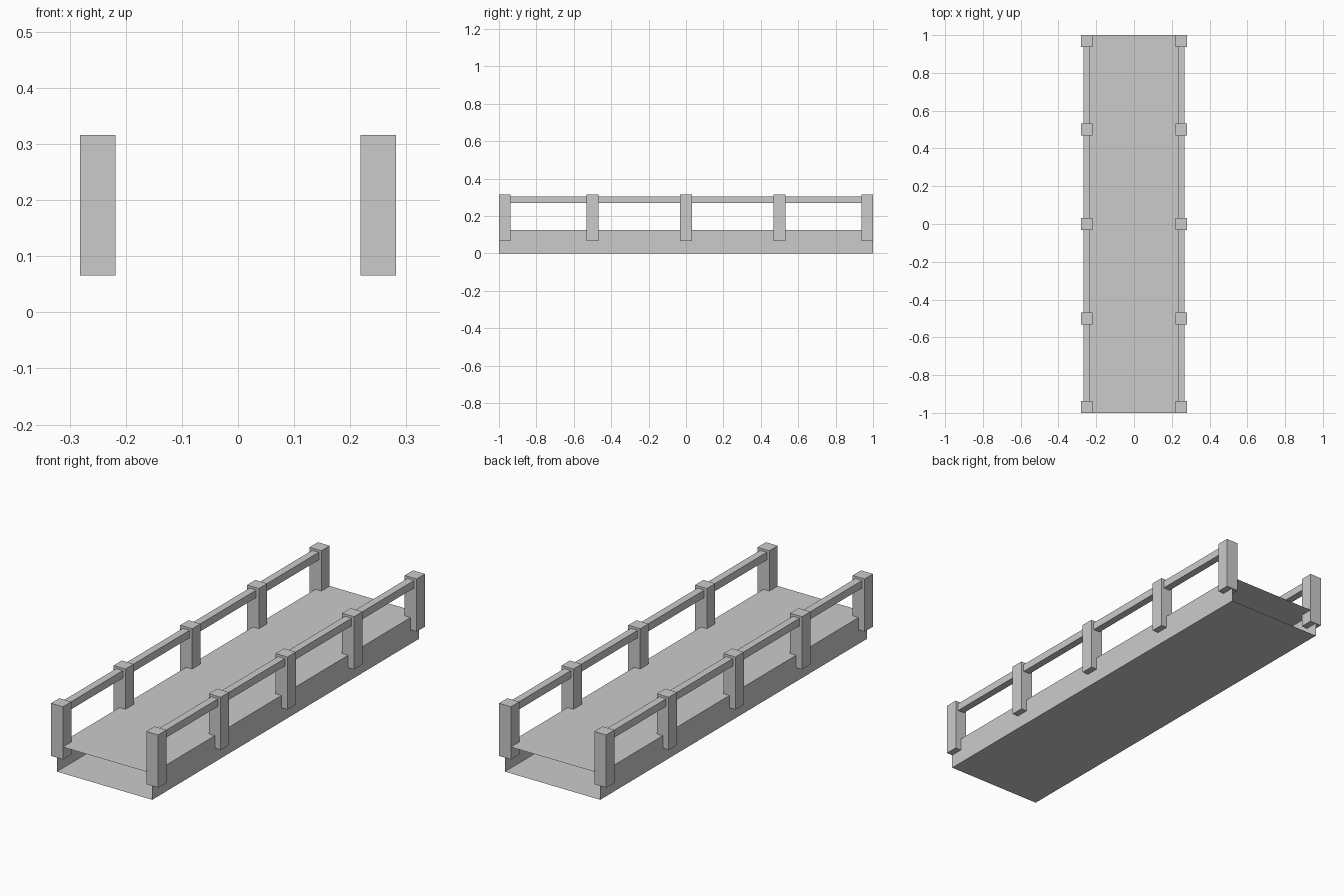
import bpy
import bmesh
from mathutils import Matrix, Vector

if "Cube" in bpy.data.objects:
    bpy.data.objects.remove(bpy.data.objects["Cube"], do_unlink=True)

grey = bpy.data.materials.new("light_grey")
grey.use_nodes = True
colour = (0.6, 0.6, 0.6, 1)
grey.diffuse_color = colour
grey.node_tree.nodes["Principled BSDF"].inputs["Base Color"].default_value = colour


def box(name, size, centre, open_ends=False):
    """Flat-sided box; open_ends removes the faces looking along y."""
    bm = bmesh.new()
    bmesh.ops.create_cube(bm, size=1, matrix=Matrix.Diagonal((*size, 1)))
    if open_ends:
        bm.normal_update()
        ends = [f for f in bm.faces if abs(f.normal.y) > 0.9]
        bmesh.ops.delete(bm, geom=ends, context='FACES_ONLY')
    mesh = bpy.data.meshes.new(name)
    bm.to_mesh(mesh)
    bm.free()
    mesh.materials.append(grey)
    obj = bpy.data.objects.new(name, mesh)
    obj.location = Vector(centre)
    bpy.context.collection.objects.link(obj)
    return obj


LENGTH, HALF_WIDTH, DECK_HEIGHT = 2.0, 0.25, 0.125
POST = 0.0625

# Hollow bridge deck, open at both ends
box("deck", (2 * HALF_WIDTH, LENGTH, DECK_HEIGHT), (0, 0, DECK_HEIGHT / 2), open_ends=True)

# Railings: five posts and one handrail on each side
end = LENGTH / 2 - POST / 2
for side, x in (("left", HALF_WIDTH), ("right", -HALF_WIDTH)):
    for i, y in enumerate((-end, -0.5, 0, 0.5, end), start=1):
        box(f"{side}_post_{i}", (POST, POST, 0.25), (x, y, 0.191))
    box(f"{side}_handrail", (0.035, 2 * end, 0.036), (x, 0, 0.287))
